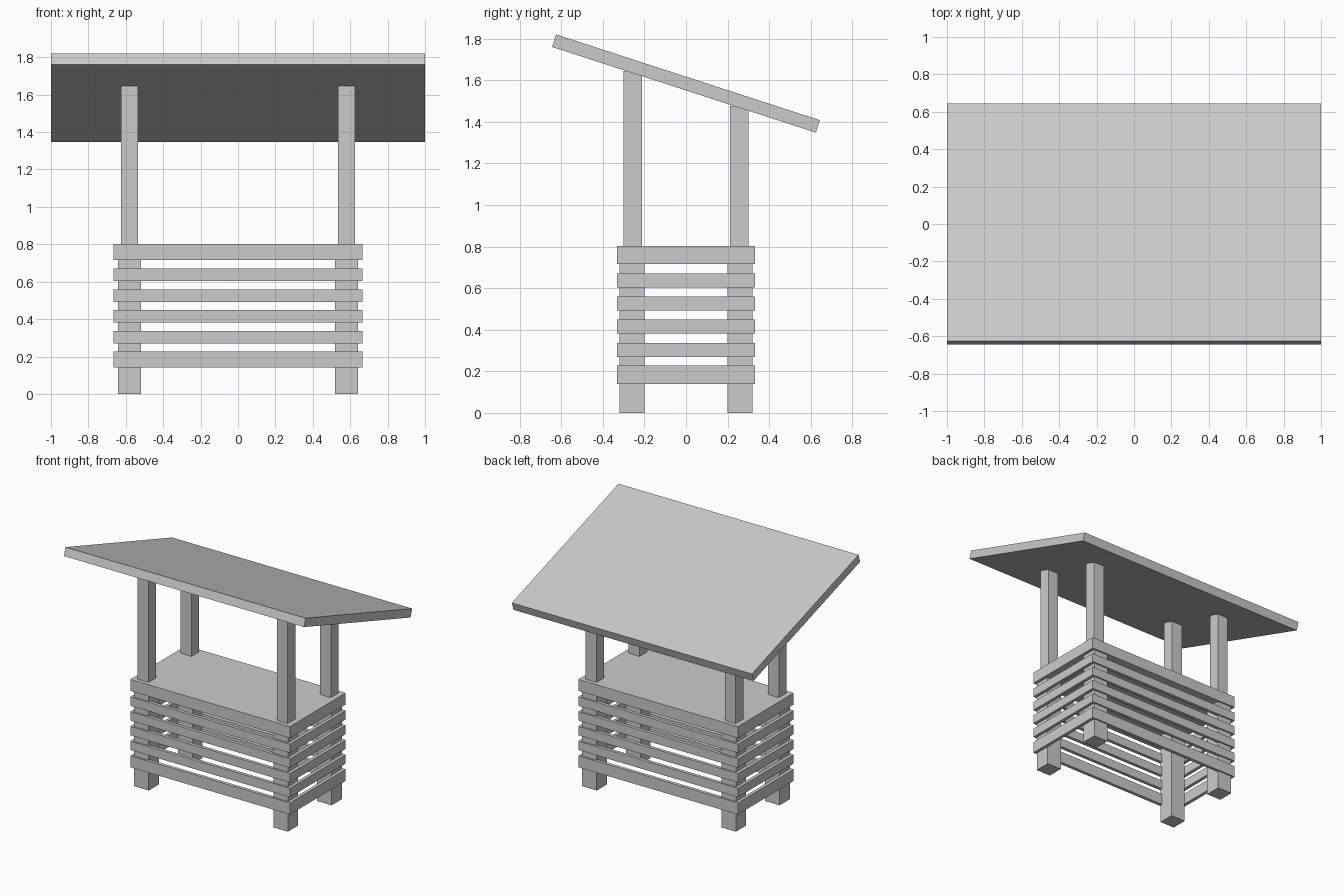
import bpy
from math import radians

cube = bpy.data.objects.get("Cube")
if cube:
    bpy.data.objects.remove(cube, do_unlink=True)

grey = bpy.data.materials.new("plain_grey")
grey.use_nodes = True
GREY = (0.6, 0.6, 0.6, 1)
grey.diffuse_color = GREY
grey.node_tree.nodes["Principled BSDF"].inputs["Base Color"].default_value = GREY


def box(name, center, size, tilt=0):
    bpy.ops.mesh.primitive_cube_add(size=1, location=center)
    ob = bpy.context.object
    ob.name = name
    ob.scale = size
    bpy.ops.object.transform_apply(location=False, rotation=False, scale=True)
    ob.rotation_euler.x = radians(tilt)
    ob.data.materials.append(grey)
    return ob


WIDTH, DEPTH, BOARD = 1.33, 0.664, 0.025
COUNTER_BOTTOM, COUNTER_TOP = 0.715, 0.802

# Sturdy legs below the counter, thinner posts from the counter into the roof
for y, row, post_top in ((-0.26, "front", 1.645), (0.26, "back", 1.475)):
    for x, side in ((-0.58, "right"), (0.58, "left")):
        box(f"{row}_{side}_leg", (x, y, 0.37), (0.122, 0.122, 0.74))
        box(f"{row}_{side}_post", (x, y * 0.985, (0.75 + post_top) / 2),
            (0.09, 0.09, post_top - 0.75))

# Rings of boards around the legs, the lowest one taller
rings = [(0.14, 0.227), (0.27, 0.337), (0.381, 0.448), (0.492, 0.559), (0.603, 0.67)]
for number, (low, high) in enumerate(rings, 1):
    mid, height = (low + high) / 2, high - low
    for sign, row, side in ((-1, "front", "right"), (1, "back", "left")):
        box(f"{row}_board_{number}", (0, sign * (DEPTH - BOARD) / 2, mid),
            (WIDTH, BOARD, height))
        box(f"{side}_board_{number}", (sign * (WIDTH - BOARD) / 2, 0, mid),
            (BOARD, DEPTH - 2 * BOARD, height))

# Counter slab
box("counter", (0, 0, (COUNTER_BOTTOM + COUNTER_TOP) / 2),
    (WIDTH, DEPTH, COUNTER_TOP - COUNTER_BOTTOM))

# Sloping roof, high at the front
box("roof", (0, 0, 1.584), (2, 1.334, 0.063), tilt=-18)
